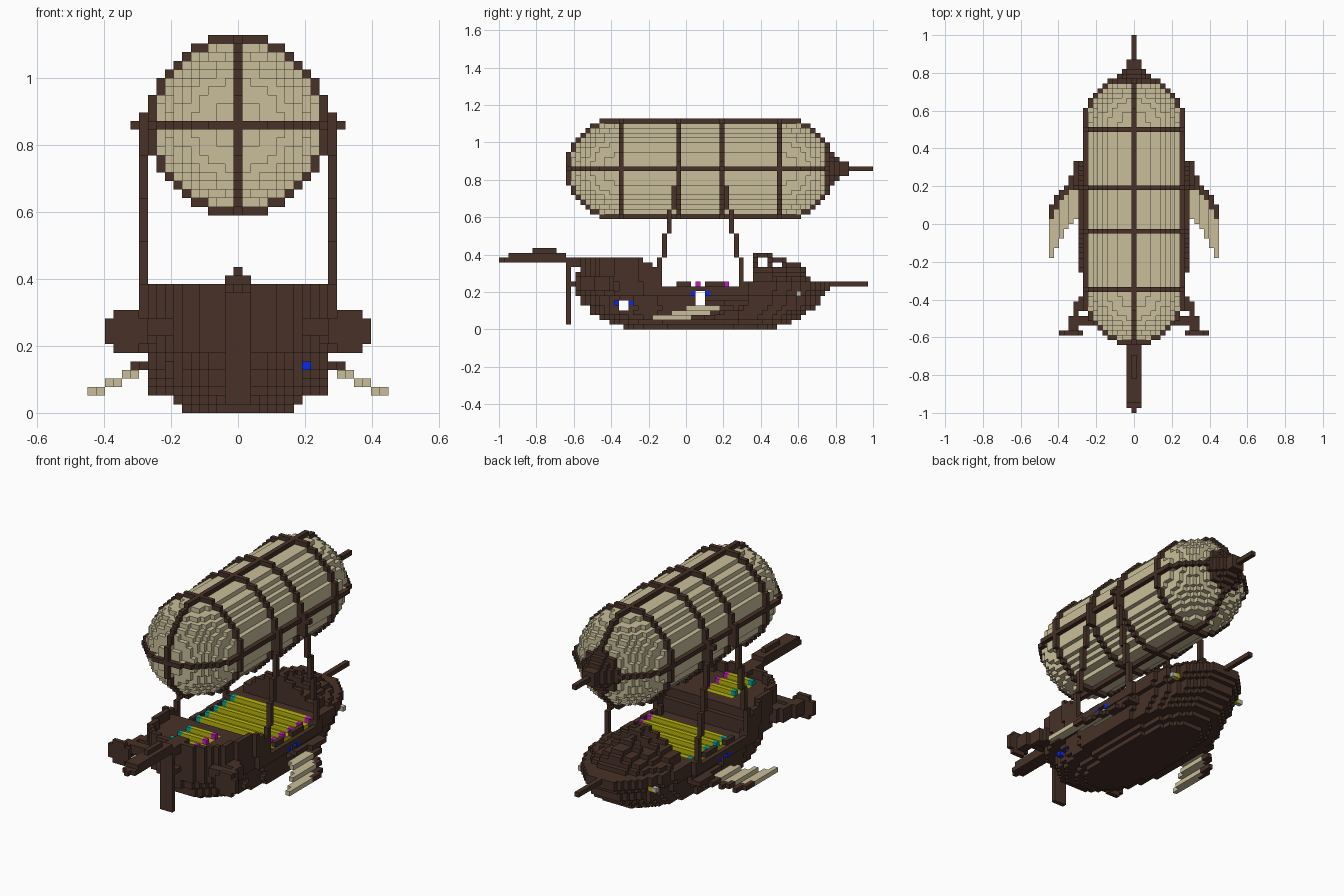
import bpy, bmesh

if "Cube" in bpy.data.objects:
    bpy.data.objects.remove(bpy.data.objects["Cube"], do_unlink=True)

V = 2 / 78          # edge of one block
COLOURS = {
    "dark_wood": (0.063, 0.031, 0.021), "canvas": (0.59, 0.52, 0.325),
    "yellow": (0.48, 0.46, 0.003), "teal": (0.0, 0.40, 0.36),
    "magenta": (0.58, 0.008, 0.60), "blue": (0.002, 0.022, 0.80),
    "pale_grey": (0.52, 0.51, 0.46),
}
mats = {}
for name, rgb in COLOURS.items():
    m = bpy.data.materials.new(name)
    m.use_nodes = True
    m.diffuse_color = (*rgb, 1)
    bsdf = m.node_tree.nodes["Principled BSDF"]
    bsdf.inputs["Base Color"].default_value = (*rgb, 1)
    bsdf.inputs["Roughness"].default_value = 0.9
    mats[name] = m

cells = {}          # (x, y, z) -> (part, colour)


def put(part, colour, x, y, z):
    cells[(x, y, z)] = (part, colour)


def box(part, colour, xs, ys, zs, mirror=False):
    """Fill an inclusive range of blocks, optionally on both sides."""
    for x in range(xs[0], xs[1] + 1):
        for y in range(ys[0], ys[1] + 1):
            for z in range(zs[0], zs[1] + 1):
                put(part, colour, x, y, z)
                if mirror:
                    put(part, colour, -x, y, z)


# Hull: superellipse plan for every layer, with stepped ends and deck heights
STERN = [-13, -16, -18, -20, -20, -21, -21, -22]
BOW = [18, 21, 23, 24, 26, 27, 27, 28, 29, 29, 25]
WIDTH = [6, 7, 10, 10, 10, 10, 10, 11]


def half_width(y, z):
    y0, y1 = STERN[min(z, 7)], BOW[min(z, 10)]
    if not y0 <= y <= y1:
        return -1
    t = (y + 0.5 - (y0 + y1 + 1) / 2) / ((y1 - y0 + 1) / 2)
    n = 3 if t < 0 and z >= 7 else 2.25
    return int(WIDTH[min(z, 7)] * (1 - abs(t) ** n) ** (1 / n) + 0.5)


def rail_top(y):
    for limit, top in ((-10, 14), (-8, 13), (-7, 12), (-6, 10), (11, 8), (17, 9), (25, 10)):
        if y <= limit:
            return top
    return 9


def deck_top(y):
    return 12 if y <= -9 else 10 if y == -8 else 7 if y <= 11 else 9


for z in range(15):
    for y in range(-22, 30):
        w = half_width(y, z)
        for x in range(-w, w + 1):
            edge = abs(x) >= w or any(abs(x) > half_width(y + d, z) for d in (-1, 1))
            if z <= (rail_top(y) if edge else min(deck_top(y), rail_top(y))):
                put("hull", "dark_wood", x, y, z)

# Yellow decks carrying raised rods with coloured ends
box("main_deck_floor", "yellow", (-9, 9), (-1, 11), (8, 8))
box("poop_deck_floor", "yellow", (-3, 3), (-19, -12), (12, 12))
for rows, reach, z in (((-1, 2, 5, 8, 11), 9, 9), ((-19, -16, -13), 3, 13)):
    for y in rows:
        box("deck_rods", "yellow", (1 - reach, reach - 1), (y, y), (z, z))
        put("rod_ends_left", "magenta", reach, y, z)
        put("rod_ends_right", "teal", -reach, y, z)
box("gunwale_blocks", "dark_wood", (10, 10), (-2, 0), (9, 9), True)
box("gunwale_blocks", "dark_wood", (10, 10), (4, 7), (9, 9), True)

# Open ports through the hull, with blue side lights
for ys, zs in (((-14, -13), (4, 5)), ((2, 3), (5, 7))):
    for y in range(ys[0], ys[1] + 1):
        for z in range(zs[0], zs[1] + 1):
            for x in range(-12, 13):
                cells.pop((x, y, z), None)
for y in (-15, -12):
    put("stern_side_lights", "blue", 8, y, 5)
for y in (1, 4):
    for x in (-11, 11):
        put("mid_side_lights", "blue", x, y, 7)

# Bow lanterns standing off each side of the hull
lamp = half_width(23, 7) + 1
for s in (1, -1):
    put("bow_lanterns", "yellow", s * lamp, 23, 7)
    put("bow_lanterns", "pale_grey", s * (lamp + 1), 23, 7)

# Arched forecastle canopy, closed aft, with open side bays
box("forecastle_floor", "yellow", (-4, 4), (15, 19), (10, 10))
for y in range(14, 25):
    crown = 15 if y <= 17 else 14 if y <= 20 else 13 if y <= 23 else 12
    hoop = y in (14, 17) or y >= 20
    for x in range(-8, 9):
        if abs(x) > half_width(y, 9) - 1:
            continue
        h = crown if abs(x) <= 1 else crown - 1 - int((abs(x) - 2) * 0.6)
        for z in range(10, h + 1):
            if y == 14 or z > h - 2 and (hoop or z <= 12) or (x == 0 and z == crown):
                put("forecastle_canopy", "dark_wood", x, y, z)

# Bowsprit, stern boom and rudder
box("bowsprit", "dark_wood", (0, 0), (24, 37), (9, 9))
box("stern_boom", "dark_wood", (-1, 1), (-38, -20), (14, 14))
box("stern_boom", "dark_wood", (0, 0), (-39, -39), (14, 14))
box("stern_boom", "dark_wood", (-1, 1), (-37, -26), (15, 15))
box("stern_boom", "dark_wood", (0, 0), (-32, -28), (16, 16))
box("rudder", "dark_wood", (-1, 1), (-25, -25), (1, 13))
box("rudder_brackets", "dark_wood", (-1, 1), (-24, -22), (9, 9))
box("rudder_brackets", "dark_wood", (-1, 1), (-24, -22), (13, 13))
box("stern_post", "dark_wood", (-1, 1), (-22, -20), (5, 12))

# Side propellers on bent outriggers
for dx in range(-2, 3):
    r = 1 if abs(dx) == 2 else 2
    box("propellers", "dark_wood", (13 + dx, 13 + dx), (-23, -23), (9 - r, 9 + r), True)
box("propeller_shafts", "dark_wood", (12, 13), (-22, -20), (8, 10), True)
box("outrigger_struts", "dark_wood", (8, 11), (-21, -20), (9, 10), True)
box("outrigger_struts", "dark_wood", (12, 12), (-19, -17), (8, 10), True)
box("outrigger_struts", "dark_wood", (10, 11), (-18, -16), (8, 10), True)

# Drooping wings: dark leading edge, canvas behind; (x, leading, rim end, trailing)
box("wing_roots", "dark_wood", (10, 11), (4, 12), (5, 5), True)
box("wing_roots", "dark_wood", (12, 12), (8, 12), (5, 5), True)
for x, lead, rim, trail in ((12, 10, 7, 1), (13, 9, 7, 0), (14, 7, 6, -1),
                            (15, 6, 5, -3), (16, 5, 3, -5), (17, 3, 1, -7)):
    z = 5 - (x - 10) // 2
    box("wings", "canvas", (x, x), (trail, rim - 1), (z, z), True)
    box("wing_edges", "dark_wood", (x, x), (rim, lead), (z, z), True)

# Gas envelope: capsule of canvas with a raised wooden frame
RINGS = (-14, -2, 7, 19)
for y in range(-25, 31):
    dy = max(-15 - y, 0, y - 20)
    for x in range(-10, 11):
        for dz in range(-10, 11):
            d = x * x + dz * dz + dy * dy
            if d <= 90.25:
                put("envelope", "canvas", x, y, 33 + dz)
            elif d <= 110.25 and (x == 0 or dz == 0 or y in RINGS):
                put("envelope_frame", "dark_wood", x, y, 33 + dz)

# Tail cone and rod of the envelope
for y in range(29, 39):
    r = {29: 4.3, 30: 3.3, 31: 2.3, 32: 1.5, 33: 1.5}.get(y, 0)
    for x in range(-4, 5):
        for dz in range(-4, 5):
            if x * x + dz * dz <= r * r:
                put("tail_cone", "dark_wood", x, y, 33 + dz)

# Leaning suspension posts, five blocks per step
for step in range(5):
    zs = (10 + 5 * step, 14 + 5 * step)
    for y in (-6 + step, 11 - step):
        box("suspension_posts", "dark_wood", (11, 11), (y, y), zs, True)
for y in (-6, 11):
    box("post_feet", "dark_wood", (10, 11), (y, y), (8, 9), True)
box("post_pegs", "dark_wood", (12, 12), (7, 7), (33, 33), True)
for y in (-2, 7):
    box("post_pegs", "dark_wood", (10, 10), (y, y), (30, 34), True)

# Turn the blocks into one outer-skin mesh per part
FACES = {
    (1, 0, 0): ((1, 0, 0), (1, 1, 0), (1, 1, 1), (1, 0, 1)),
    (-1, 0, 0): ((0, 0, 0), (0, 0, 1), (0, 1, 1), (0, 1, 0)),
    (0, 1, 0): ((0, 1, 0), (0, 1, 1), (1, 1, 1), (1, 1, 0)),
    (0, -1, 0): ((0, 0, 0), (1, 0, 0), (1, 0, 1), (0, 0, 1)),
    (0, 0, 1): ((0, 0, 1), (1, 0, 1), (1, 1, 1), (0, 1, 1)),
    (0, 0, -1): ((0, 0, 0), (0, 1, 0), (1, 1, 0), (1, 0, 0)),
}
parts = {}
for cell, (part, colour) in cells.items():
    parts.setdefault(part, []).append((cell, colour))

for part, blocks in parts.items():
    bm = bmesh.new()
    verts = {}
    used = sorted({c for _, c in blocks})
    for (x, y, z), colour in blocks:
        for (dx, dy, dz), corners in FACES.items():
            if (x + dx, y + dy, z + dz) in cells:
                continue
            loop = []
            for a, b, c in corners:
                key = (x + a, y + b, z + c)
                if key not in verts:
                    verts[key] = bm.verts.new(((key[0] - 0.5) * V, key[1] * V, key[2] * V))
                loop.append(verts[key])
            bm.faces.new(loop).material_index = used.index(colour)
    mesh = bpy.data.meshes.new(part)
    bm.to_mesh(mesh)
    bm.free()
    for c in used:
        mesh.materials.append(mats[c])
    bpy.context.collection.objects.link(bpy.data.objects.new(part, mesh))
